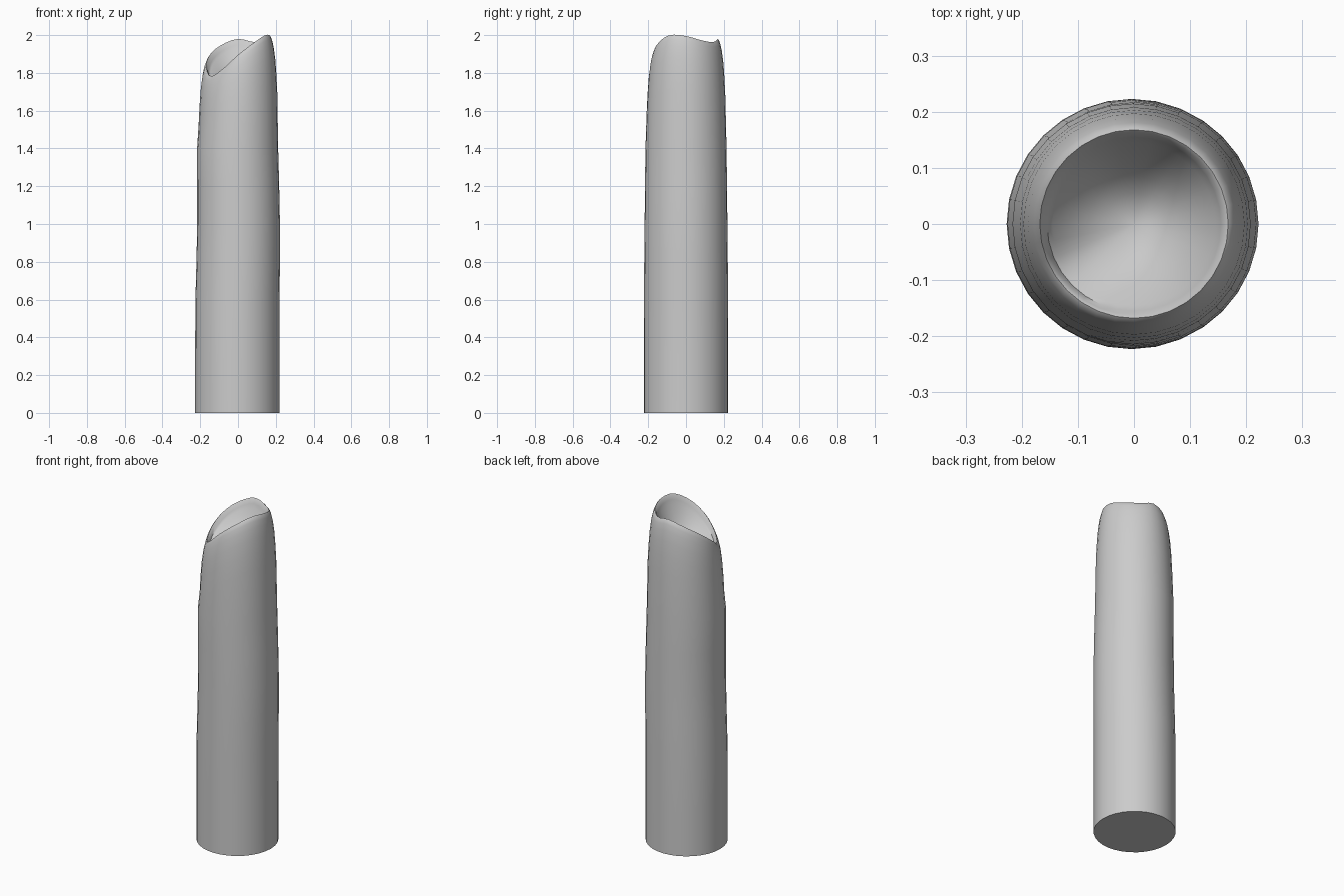
import bpy, bmesh
from math import sin, cos, pi

if "Cube" in bpy.data.objects:
    bpy.data.objects.remove(bpy.data.objects["Cube"])

SIDES = 32
# rim height every 30 degrees, counter-clockwise from +x
RIM = [1.995, 1.972, 1.963, 1.98, 1.95, 1.90, 1.835, 1.782, 1.818, 1.895, 1.96, 2.0]


def rim_height(a):
    """Smooth closed curve through the rim heights."""
    t = a / (2 * pi) * len(RIM)
    i = int(t)
    f = t - i
    p0, p1, p2, p3 = (RIM[(i + k) % len(RIM)] for k in (-1, 0, 1, 2))
    return p1 + 0.5 * f * (p2 - p0 + f * (2*p0 - 5*p1 + 4*p2 - p3 + f * (3*(p1 - p2) + p3 - p0)))


bm = bmesh.new()


def add_ring(radius, cx, height):
    ring = []
    for i in range(SIDES):
        a = 2 * pi * i / SIDES
        ring.append(bm.verts.new((cx + radius * cos(a), radius * sin(a), height(a))))
    return ring


rings = []
# shaft: height, radius, centre x
for z, r, cx in [(0, 0.223, -0.004), (0.3, 0.223, -0.004), (0.6, 0.2225, -0.003),
                 (0.8, 0.221, 0.001), (1.0, 0.219, 0.003), (1.2, 0.217, 0.001),
                 (1.4, 0.2145, -0.002)]:
    rings.append(add_ring(r, cx, lambda a, z=z: z))

# shoulder following the slanted rim, then over the lip: drop below rim, radius
for drop, r in [(0.3, 0.208), (0.2, 0.203), (0.12, 0.197), (0.06, 0.189),
                (0.025, 0.181), (0.006, 0.174), (0.0, 0.168), (0.006, 0.162), (0.03, 0.155)]:
    rings.append(add_ring(r, 0, lambda a, d=drop: rim_height(a) - d))

# scooped hollow
FLOOR = 1.775
for r in (0.145, 0.13, 0.11, 0.085, 0.055, 0.025):
    k = (r / 0.155) ** 2.2
    rings.append(add_ring(r, 0, lambda a, k=k: FLOOR + k * (rim_height(a) - 0.03 - FLOOR)
                          + 0.0 * a))

for lo, hi in zip(rings, rings[1:]):
    for i in range(SIDES):
        j = (i + 1) % SIDES
        bm.faces.new((lo[i], lo[j], hi[j], hi[i]))
centre = bm.verts.new((0, 0, FLOOR))
for i in range(SIDES):
    bm.faces.new((rings[-1][i], rings[-1][(i + 1) % SIDES], centre))
bm.faces.new(rings[0][::-1])
bmesh.ops.recalc_face_normals(bm, faces=bm.faces)

mesh = bpy.data.meshes.new("slanted_stick")
bm.to_mesh(mesh)
bm.free()
obj = bpy.data.objects.new("slanted_stick", mesh)
bpy.context.collection.objects.link(obj)
bpy.context.view_layer.objects.active = obj
obj.select_set(True)
bpy.ops.object.shade_smooth_by_angle(angle=1.0)
